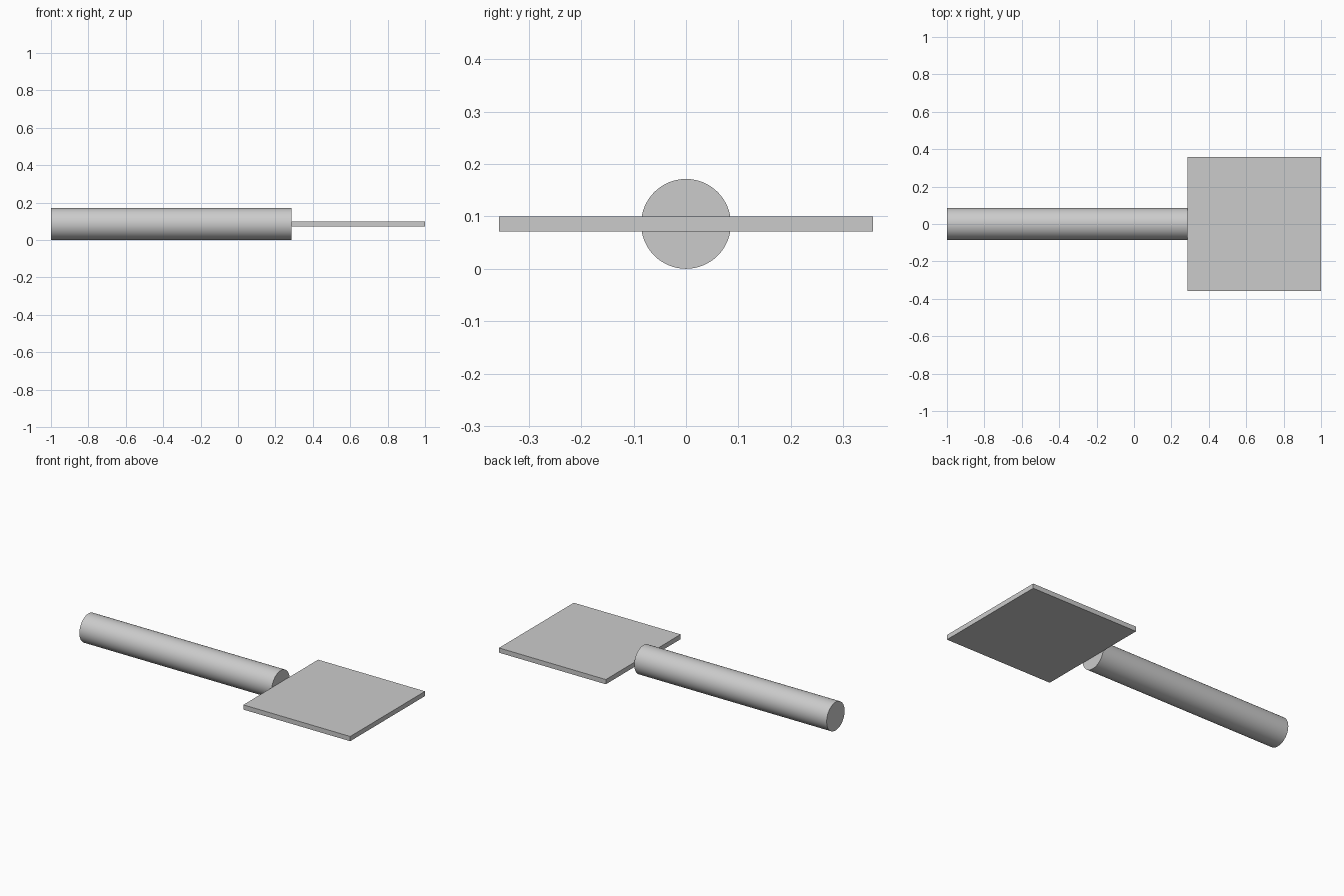
import bpy
import math

cube = bpy.data.objects.get("Cube")
if cube:
    bpy.data.objects.remove(cube, do_unlink=True)

UNIT = 1 / 7          # module shared by both parts
RADIUS = 0.6 * UNIT
JOINT_X = 2 * UNIT    # where the handle meets the blade

# Plain grey for the whole model
grey = bpy.data.materials.new("light_grey")
grey.use_nodes = True
colour = (0.6, 0.6, 0.6, 1)
grey.diffuse_color = colour
grey.node_tree.nodes["Principled BSDF"].inputs["Base Color"].default_value = colour


def finish(name):
    obj = bpy.context.object
    obj.name = name
    obj.data.materials.append(grey)
    bpy.ops.object.transform_apply(location=False, rotation=True, scale=True)
    return obj


# Round handle lying along x
length = 9 * UNIT
bpy.ops.mesh.primitive_cylinder_add(
    vertices=64, radius=RADIUS, depth=length,
    location=(JOINT_X - length / 2, 0, RADIUS), rotation=(0, math.pi / 2, 0))
finish("handle")
bpy.ops.object.shade_smooth_by_angle(angle=math.radians(30))

# Thin square blade at the end of the handle
side = 5 * UNIT
bpy.ops.mesh.primitive_cube_add(size=1, location=(JOINT_X + side / 2, 0, RADIUS))
bpy.context.object.scale = (side, side, 0.2 * UNIT)
finish("blade")
